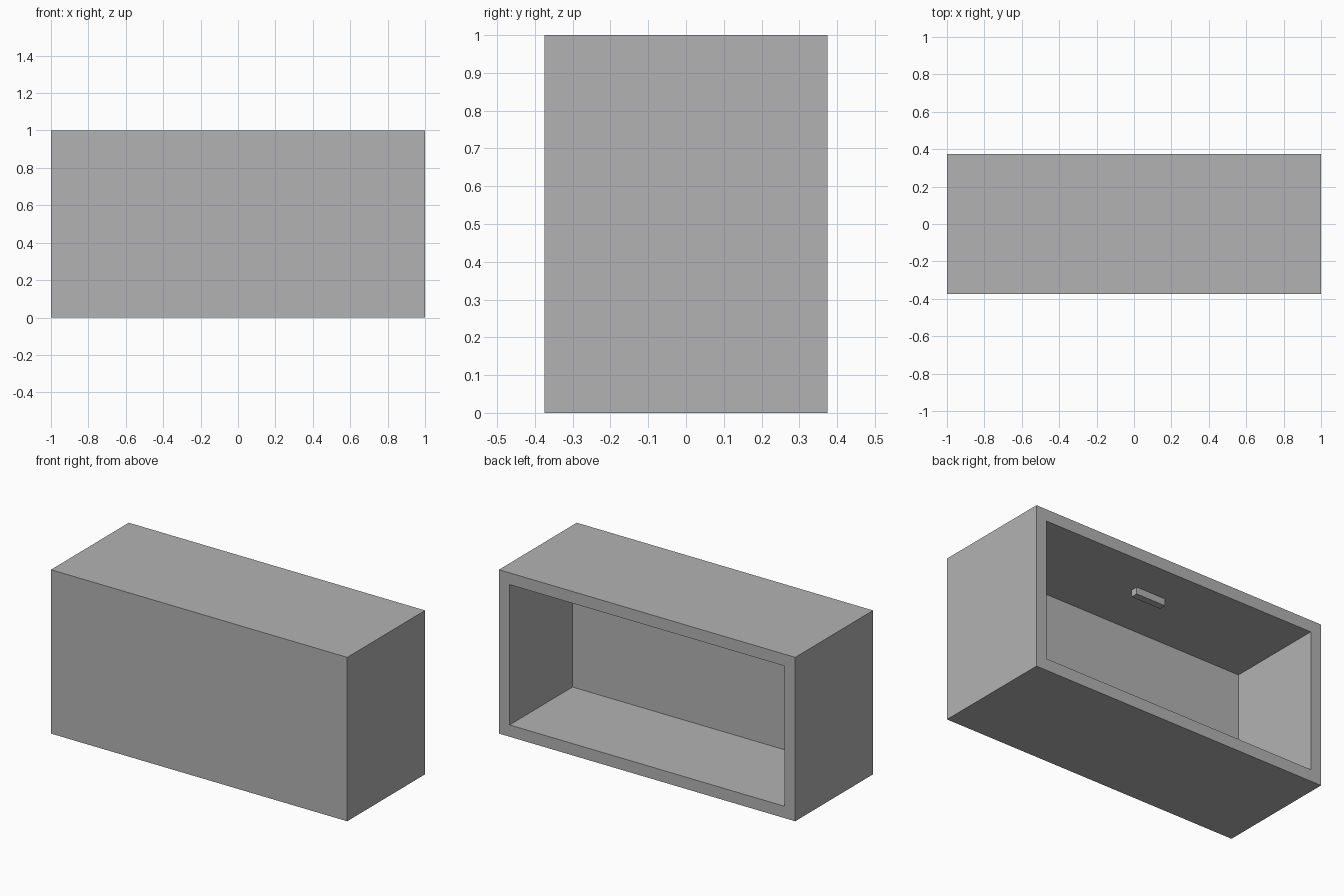
import bpy, bmesh
from mathutils import Matrix, Vector

if "Cube" in bpy.data.objects:
    bpy.data.objects.remove(bpy.data.objects["Cube"], do_unlink=True)

WIDTH, DEPTH, HEIGHT = 2.0, 0.75, 1.0
WALL = 0.072
CAVITY = DEPTH - 2 * WALL  # the front wall is twice as thick

grey = bpy.data.materials.new("plain grey")
grey.use_nodes = True
colour = (0.45, 0.45, 0.45, 1)
grey.diffuse_color = colour
grey.node_tree.nodes["Principled BSDF"].inputs["Base Color"].default_value = colour


def block(size, centre):
    bm = bmesh.new()
    bmesh.ops.create_cube(bm, size=1, matrix=Matrix.Translation(centre) @ Matrix.Diagonal((*size, 1)))
    return bm


def finish(name, bm):
    bmesh.ops.recalc_face_normals(bm, faces=bm.faces)
    mesh = bpy.data.meshes.new(name)
    bm.to_mesh(mesh)
    bm.free()
    mesh.materials.append(grey)
    bpy.context.collection.objects.link(bpy.data.objects.new(name, mesh))


# Cabinet shell, hollowed out from the back
bm = block((WIDTH, DEPTH, HEIGHT), (0, 0, HEIGHT / 2))
bm.normal_update()
back = max(bm.faces, key=lambda f: f.normal.y)
bmesh.ops.inset_region(bm, faces=[back], thickness=WALL, use_even_offset=True)
cavity = bmesh.ops.extrude_discrete_faces(bm, faces=[back])["faces"][0]
bmesh.ops.translate(bm, verts=cavity.verts, vec=Vector((0, -CAVITY, 0)))
finish("cabinet_shell", bm)

# Small bar under the inner ceiling
bar = Vector((0.2, 0.042, 0.042))
finish("ceiling_bar", block(bar, (0, 0.121, HEIGHT - WALL - bar.z / 2)))
